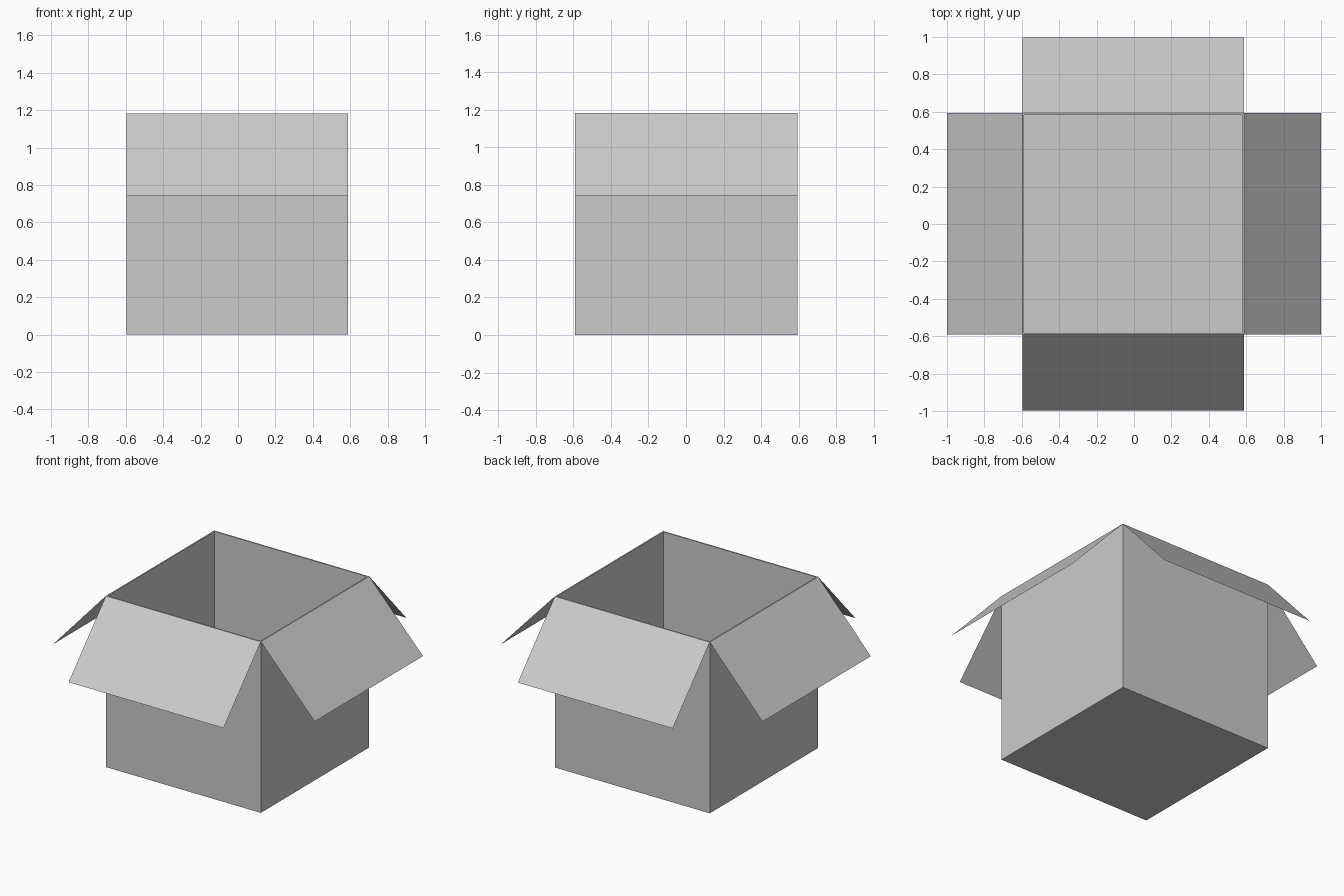
import bpy, bmesh

if "Cube" in bpy.data.objects:
    bpy.data.objects.remove(bpy.data.objects["Cube"])

X0, X1 = -0.597, 0.588      # box sides
Y0, Y1 = -0.591, 0.593      # box front and back
H, WALL = 1.183, 0.013      # height, cardboard thickness
TIP_Z = 0.742               # height of the flap tips


def finish(bm, name):
    mesh = bpy.data.meshes.new(name)
    bm.to_mesh(mesh)
    bm.free()
    obj = bpy.data.objects.new(name, mesh)
    bpy.context.collection.objects.link(obj)
    return obj


# Open box: a block with its top inset to a rim and sunk to the inner floor
bm = bmesh.new()
bmesh.ops.create_cube(bm, size=1)
for v in bm.verts:
    v.co.x = X1 if v.co.x > 0 else X0
    v.co.y = Y1 if v.co.y > 0 else Y0
    v.co.z = H if v.co.z > 0 else 0
bm.normal_update()
top = max(bm.faces, key=lambda f: f.calc_center_median().z)
bmesh.ops.inset_region(bm, faces=[top], thickness=WALL)
inner = bmesh.ops.extrude_discrete_faces(bm, faces=[top])["faces"][0]
for v in inner.verts:
    v.co.z = WALL
bmesh.ops.recalc_face_normals(bm, faces=bm.faces)
finish(bm, "open_box")


# Folded-down flaps: thin sheets hinged on the outer top edges
def flap(name, hinge_a, hinge_b, out):
    bm = bmesh.new()
    a, b = (*hinge_a, H), (*hinge_b, H)
    c = (b[0] + out[0], b[1] + out[1], TIP_Z)
    d = (a[0] + out[0], a[1] + out[1], TIP_Z)
    bm.faces.new([bm.verts.new(p) for p in (d, c, b, a)])
    finish(bm, name)


flap("front_flap", (X0, Y0), (X1, Y0), (0, -0.998 - Y0))
flap("right_flap", (X1, Y0), (X1, Y1), (1 - X1, 0))
flap("back_flap", (X1, Y1), (X0, Y1), (0, 0.998 - Y1))
flap("left_flap", (X0, Y1), (X0, Y0), (-1 - X0, 0))
